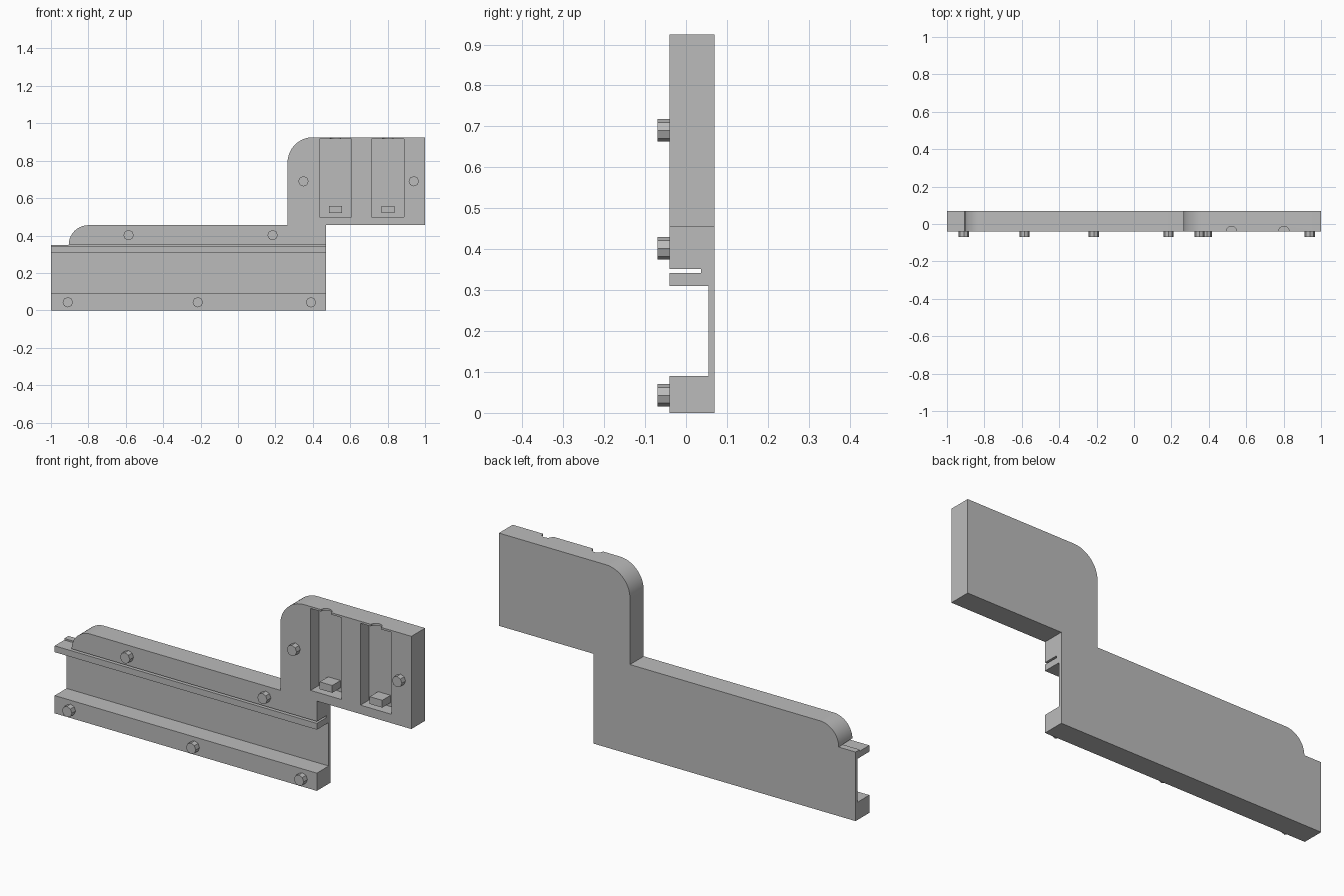
import bpy, bmesh
from math import pi, sin, cos
from mathutils import Matrix, Vector

cube = bpy.data.objects.get("Cube")
if cube:
    bpy.data.objects.remove(cube, do_unlink=True)

FRONT, BACK = -0.04, 0.07      # faces of the plate

grey = bpy.data.materials.new("plain grey")
grey.use_nodes = True
colour = (0.5, 0.5, 0.5, 1)
grey.diffuse_color = colour
grey.node_tree.nodes["Principled BSDF"].inputs["Base Color"].default_value = colour


def make_object(name, bm):
    bmesh.ops.recalc_face_normals(bm, faces=bm.faces)
    mesh = bpy.data.meshes.new(name)
    bm.to_mesh(mesh)
    bm.free()
    mesh.materials.append(grey)
    obj = bpy.data.objects.new(name, mesh)
    bpy.context.collection.objects.link(obj)
    return obj


def box(name, x, y, z):
    bm = bmesh.new()
    bmesh.ops.create_cube(bm, size=1)
    for v in bm.verts:
        v.co = Vector([(r[0] + r[1]) / 2 + c * (r[1] - r[0])
                       for r, c in zip((x, y, z), v.co)])
    return make_object(name, bm)


def cylinder(name, centre, radius, depth, sides, axis):
    bm = bmesh.new()
    turn = Matrix.Rotation(pi / 2, 4, "X") if axis == "Y" else Matrix()
    bmesh.ops.create_cone(bm, cap_ends=True, segments=sides, radius1=radius,
                          radius2=radius, depth=depth,
                          matrix=Matrix.Translation(centre) @ turn)
    return make_object(name, bm)


def corner(cx, cz, r, steps=16):
    """Quarter arc from the top round to the left."""
    angles = [pi / 2 * (1 + i / steps) for i in range(steps + 1)]
    return [(cx + r * cos(a), cz + r * sin(a)) for a in angles]


def activate(obj):
    bpy.ops.object.select_all(action="DESELECT")
    obj.select_set(True)
    bpy.context.view_layer.objects.active = obj


def cut(obj, cutter):
    cutter.hide_render = True
    mod = obj.modifiers.new("cut", "BOOLEAN")
    mod.operation, mod.solver, mod.object = "DIFFERENCE", "EXACT", cutter
    activate(obj)
    bpy.ops.object.modifier_apply(modifier=mod.name)
    bpy.data.objects.remove(cutter, do_unlink=True)


# Stepped plate with two rounded corners
outline = [(-1, 0), (0.47, 0), (0.47, 0.455), (1, 0.455), (1, 0.925)]
outline += corner(0.40, 0.79, 0.135) + [(0.265, 0.455)]
outline += corner(-0.80, 0.35, 0.105) + [(-1, 0.35)]
bm = bmesh.new()
face = bm.faces.new([bm.verts.new((x, FRONT, z)) for x, z in outline])
walls = bmesh.ops.extrude_face_region(bm, geom=[face])["geom"]
bmesh.ops.translate(bm, vec=(0, BACK - FRONT, 0),
                    verts=[g for g in walls if isinstance(g, bmesh.types.BMVert)])
plate = make_object("plate", bm)

# Wide channel and thin slot along the lower half
cut(plate, box("channel_cutter", (-1.1, 0.6), (-0.1, 0.055), (0.09, 0.31)))
cut(plate, box("slot_cutter", (-1.1, 0.6), (-0.1, 0.037), (0.342, 0.352)))

# Two pockets, each with a round notch at the top and a small block
FLOOR = 0.027
for side, x0, x1 in (("right", 0.435, 0.607), ("left", 0.715, 0.888)):
    mid = (x0 + x1) / 2
    cut(plate, box("pocket_cutter", (x0, x1), (-0.1, FLOOR), (0.5, 0.915)))
    cut(plate, cylinder("notch_cutter", (mid, FRONT, 0.92), 0.028, 0.06, 24, "Z"))
    box(f"pocket_block_{side}", (mid - 0.035, mid + 0.035),
        (FRONT, FLOOR + 0.002), (0.52, 0.557))

activate(plate)
bpy.ops.object.shade_smooth_by_angle(angle=pi / 6)

# Locating pegs on the front
pegs = [(x, 0.043) for x in (-0.91, -0.215, 0.39)]
pegs += [(x, 0.402) for x in (-0.585, 0.185)]
pegs += [(x, 0.69) for x in (0.35, 0.94)]
for i, (x, z) in enumerate(pegs, 1):
    cylinder(f"peg_{i}", (x, FRONT - 0.0145, z), 0.0275, 0.031, 8, "Y")
